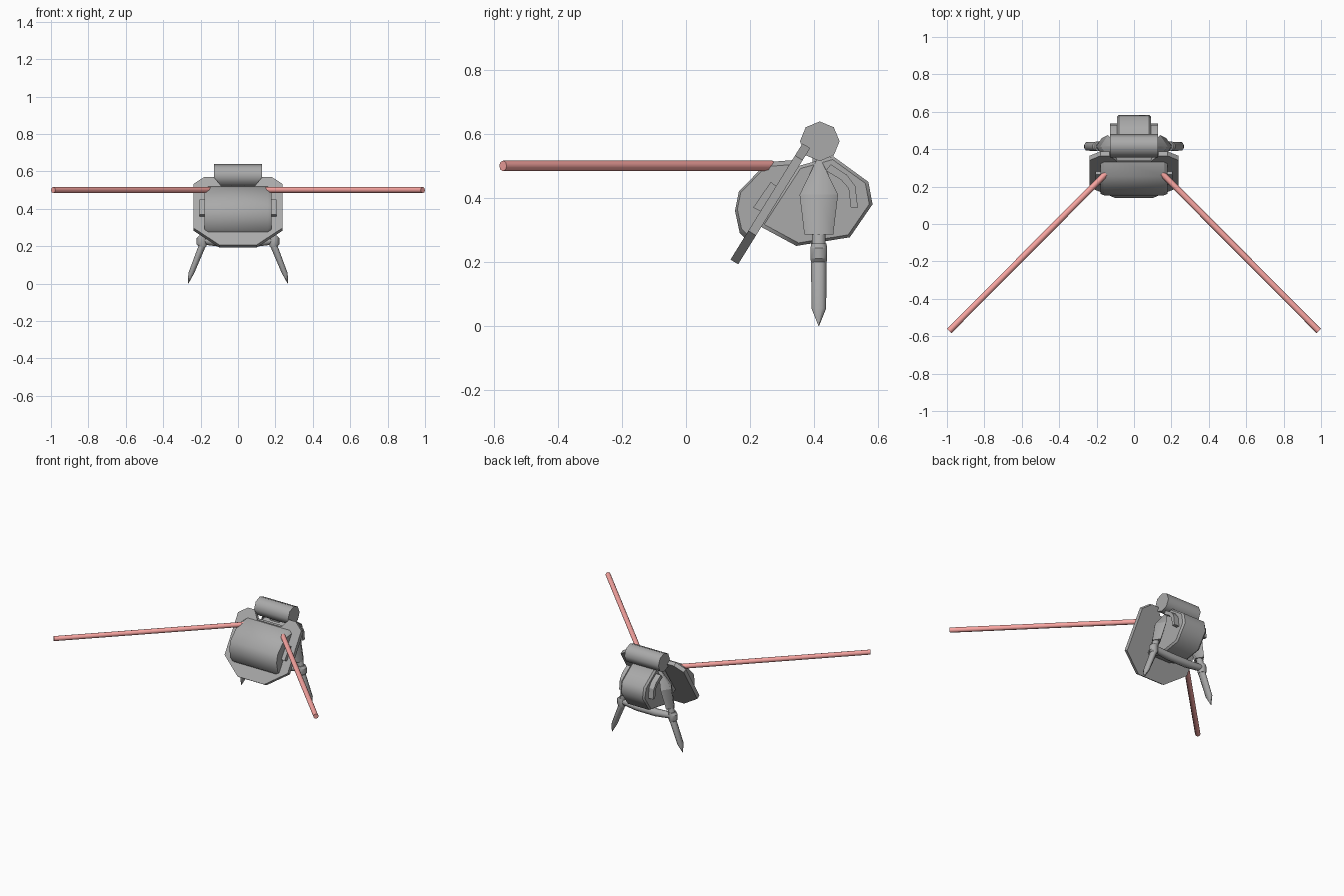
import bpy, bmesh, math
from mathutils import Vector

if "Cube" in bpy.data.objects:
    bpy.data.objects.remove(bpy.data.objects["Cube"])


def colour(name, rgb):
    m = bpy.data.materials.new(name)
    m.diffuse_color = (*rgb, 1)
    m.use_nodes = True
    m.node_tree.nodes["Principled BSDF"].inputs["Base Color"].default_value = m.diffuse_color
    return m


dark_grey = colour("dark_grey", (0.4, 0.4, 0.4))
beam_red = colour("beam_red", (0.95, 0.38, 0.36))


def make(name, rings, mat=dark_grey, smooth=True):
    """Skin equal-length point rings; lengthwise edges shade smooth, rims stay sharp."""
    bm = bmesh.new()
    vs = [[bm.verts.new(p) for p in r] for r in rings]
    n = len(rings[0])
    for a, b in zip(vs, vs[1:]):
        for i in range(n):
            j = (i + 1) % n
            bm.faces.new((a[i], a[j], b[j], b[i]))
    bm.faces.new(vs[0])
    bm.faces.new(vs[-1])
    bmesh.ops.recalc_face_normals(bm, faces=bm.faces)
    level = {v: k for k, r in enumerate(vs) for v in r}
    for f in bm.faces:
        f.smooth = smooth
    for e in bm.edges:
        rim = level[e.verts[0]] == level[e.verts[1]]
        e.smooth = e.calc_face_angle(0) < math.radians(25 if rim else 70)
    me = bpy.data.meshes.new(name)
    bm.to_mesh(me)
    bm.free()
    me.materials.append(mat)
    ob = bpy.data.objects.new(name, me)
    bpy.context.collection.objects.link(ob)
    return ob


def prism(name, prof, w, bevel, scale):
    """Side profile (y, z) spread along x, with chamfered side rims."""
    cy = sum(p[0] for p in prof) / len(prof)
    cz = sum(p[1] for p in prof) / len(prof)

    def ring(x, s):
        return [(x, cy + (y - cy) * s, cz + (z - cz) * s) for y, z in prof]
    return make(name, [ring(-w, scale), ring(-w + bevel, 1), ring(w - bevel, 1), ring(w, scale)])


def loft(name, secs, n, turn=0.0):
    """Stack of horizontal ellipses (x, y, z, rx, ry)."""
    rings = []
    for x, y, z, rx, ry in secs:
        rings.append([(x + rx * math.cos(turn + 2 * math.pi * i / n),
                       y + ry * math.sin(turn + 2 * math.pi * i / n), z) for i in range(n)])
    return make(name, rings)


def rod(name, pts, radii, n=8, mat=dark_grey):
    """Round bar along a path of points."""
    pts = [Vector(p) for p in pts]
    rings = []
    for k, (p, r) in enumerate(zip(pts, radii)):
        d = (pts[min(k + 1, len(pts) - 1)] - pts[max(k - 1, 0)]).normalized()
        u = d.cross(Vector((0, 0, 1))).normalized()
        v = u.cross(d)
        rings.append([p + r * (u * math.cos(2 * math.pi * i / n) + v * math.sin(2 * math.pi * i / n))
                      for i in range(n)])
    return make(name, rings, mat)


# rear body
prism("rear_body", [(0.46, 0.53), (0.57, 0.45), (0.583, 0.38), (0.512, 0.277),
                    (0.345, 0.25), (0.23, 0.312), (0.352, 0.5)], 0.092, 0.012, 0.93)

# front hull
prism("front_hull", [(0.36, 0.52), (0.255, 0.512), (0.165, 0.42), (0.153, 0.36),
                     (0.168, 0.29), (0.195, 0.265)], 0.178, 0.018, 0.88)

# slanted back plate with notched top
half = [(0.10, 0.2), (0.238, 0.29), (0.238, 0.525), (0.18, 0.563), (0.13, 0.563), (0.09, 0.515)]
outline = half + [(-x, z) for x, z in reversed(half)]
nrm = Vector((0, -0.85, 0.527))
plate = [Vector((x, 0.151 + 0.62 * (z - 0.2), z)) for x, z in outline]
make("shield_plate", [[p + nrm * 0.014 for p in plate], [p - nrm * 0.014 for p in plate]], smooth=False)

# top cylinder and neck
rod("top_cylinder", [(-0.128, 0.418, 0.577), (0.128, 0.418, 0.577)], [0.062, 0.062])
loft("neck", [(0, 0.42, 0.47, 0.048, 0.035), (0, 0.42, 0.54, 0.048, 0.035)], 4, math.pi / 4)

# axle joining the knees
rod("axle", [(-0.18, 0.415, 0.23), (-0.07, 0.415, 0.22), (0.07, 0.415, 0.22), (0.18, 0.415, 0.23)],
    [0.022, 0.026, 0.026, 0.022])

for s, side in ((1, "right"), (-1, "left")):
    # thigh and its pin
    loft(side + "_thigh", [(s * 0.085, 0.415, 0.525, 0.004, 0.004), (s * 0.14, 0.415, 0.41, 0.04, 0.06),
                           (s * 0.172, 0.415, 0.285, 0.03, 0.045)], 4)
    loft(side + "_thigh_pin", [(s * 0.17, 0.415, 0.30, 0.022, 0.023),
                               (s * 0.19, 0.415, 0.22, 0.022, 0.023)], 8, math.pi / 8)
    # knee
    loft(side + "_knee", [(s * 0.19, 0.415, 0.195, 0.02, 0.026), (s * 0.193, 0.415, 0.21, 0.03, 0.028),
                          (s * 0.193, 0.415, 0.243, 0.03, 0.028), (s * 0.19, 0.415, 0.257, 0.02, 0.026)],
         8, math.pi / 8)
    # pointed shin
    loft(side + "_shin", [(s * 0.188, 0.415, 0.21, 0.022, 0.026), (s * 0.25, 0.415, 0.055, 0.017, 0.025),
                          (s * 0.266, 0.415, 0.0, 0.001, 0.001)], 8, math.pi / 8)
    # bent side arm
    path = [((0.437, 0.485), (0.452, 0.505)), ((0.484, 0.457), (0.503, 0.472)),
            ((0.508, 0.43), (0.529, 0.437)), ((0.515, 0.37), (0.537, 0.37))]
    make(side + "_side_arm", [[(s * 0.085, *a), (s * 0.128, *a), (s * 0.128, *b), (s * 0.085, *b)]
                              for a, b in path])
    # small block on the hull flank
    blk = [(0.235, 0.357), (0.285, 0.435), (0.265, 0.45), (0.21, 0.37)]
    make(side + "_hull_block", [[(s * x, y, z) for y, z in blk] for x in (0.15, 0.205)], smooth=False)
    # beam
    rod(side + "_beam", [(s * 0.15, 0.27, 0.5), (s * 0.988, -0.572, 0.5)], [0.0165, 0.0165], mat=beam_red)
